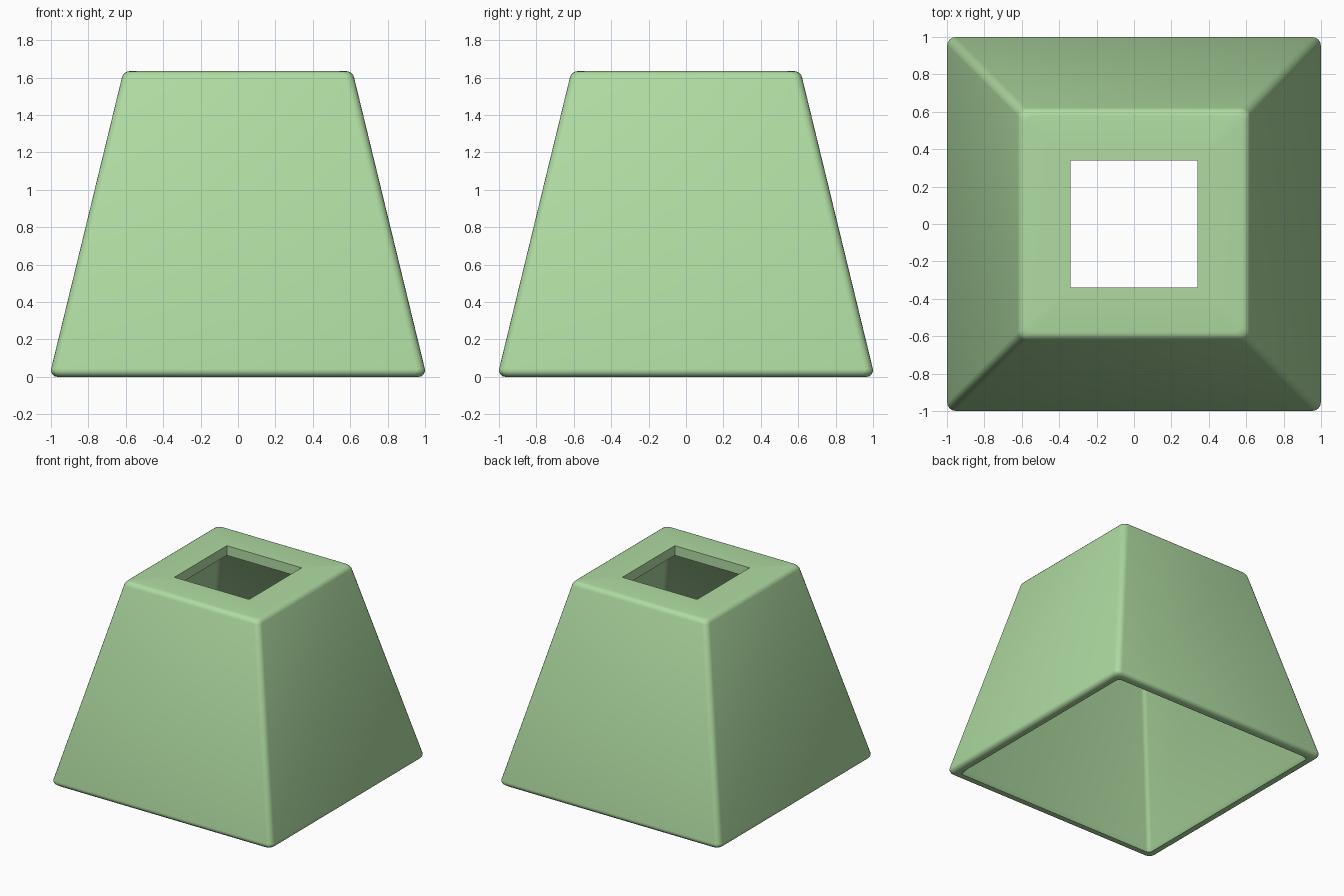
import bpy, bmesh, math

if "Cube" in bpy.data.objects:
    bpy.data.objects.remove(bpy.data.objects["Cube"])

SEG = 4  # segments in each rounded corner


def ring(bm, h, z, r):
    """Rounded square of half-width h and corner radius r at height z."""
    verts = []
    for q in range(4):
        mid = math.pi / 4 + q * math.pi / 2
        cx = math.copysign(h - r, math.cos(mid))
        cy = math.copysign(h - r, math.sin(mid))
        for i in range(SEG + 1):
            a = (q + i / SEG) * math.pi / 2
            verts.append(bm.verts.new((cx + r * math.cos(a), cy + r * math.sin(a), z)))
    return verts


def arc(cx, cz, r, a0, a1, corner):
    """Rounded edge in the wall section: (half-width, height, corner radius)."""
    return [(cx + r * math.cos(math.radians(a0 + (a1 - a0) * i / SEG)),
             cz + r * math.sin(math.radians(a0 + (a1 - a0) * i / SEG)), corner)
            for i in range(SEG + 1)]


# Closed wall section: outside, top plate, square opening, hollow inside
section = arc(0.965, 0.035, 0.035, -90, 14, 0.045)
section += arc(0.577, 1.59, 0.045, 14, 90, 0.045)
section += [(0.34, 1.635, 0), (0.34, 1.555, 0)]
section += [(0.51, 1.555, 0.03), (0.535, 1.53, 0.03), (0.912, 0.03, 0.03), (0.93, 0.0, 0.03)]

bm = bmesh.new()
rings = [ring(bm, *p) for p in section]
for a, b in zip(rings, rings[1:] + rings[:1]):
    n = len(a)
    for i in range(n):
        j = (i + 1) % n
        bm.faces.new((a[i], a[j], b[j], b[i]))
bmesh.ops.remove_doubles(bm, verts=bm.verts, dist=1e-5)
bmesh.ops.recalc_face_normals(bm, faces=bm.faces)

mesh = bpy.data.meshes.new("tapered_shade")
bm.to_mesh(mesh)
bm.free()
shade = bpy.data.objects.new("tapered_shade", mesh)
bpy.context.collection.objects.link(shade)

# Green material
mat = bpy.data.materials.new("soft_green")
mat.diffuse_color = (0.43, 0.71, 0.36, 1)
mat.use_nodes = True
mat.node_tree.nodes["Principled BSDF"].inputs["Base Color"].default_value = mat.diffuse_color
mesh.materials.append(mat)

# Smooth rounded edges, crisp opening
bpy.context.view_layer.objects.active = shade
shade.select_set(True)
bpy.ops.object.shade_smooth_by_angle(angle=math.radians(40))
